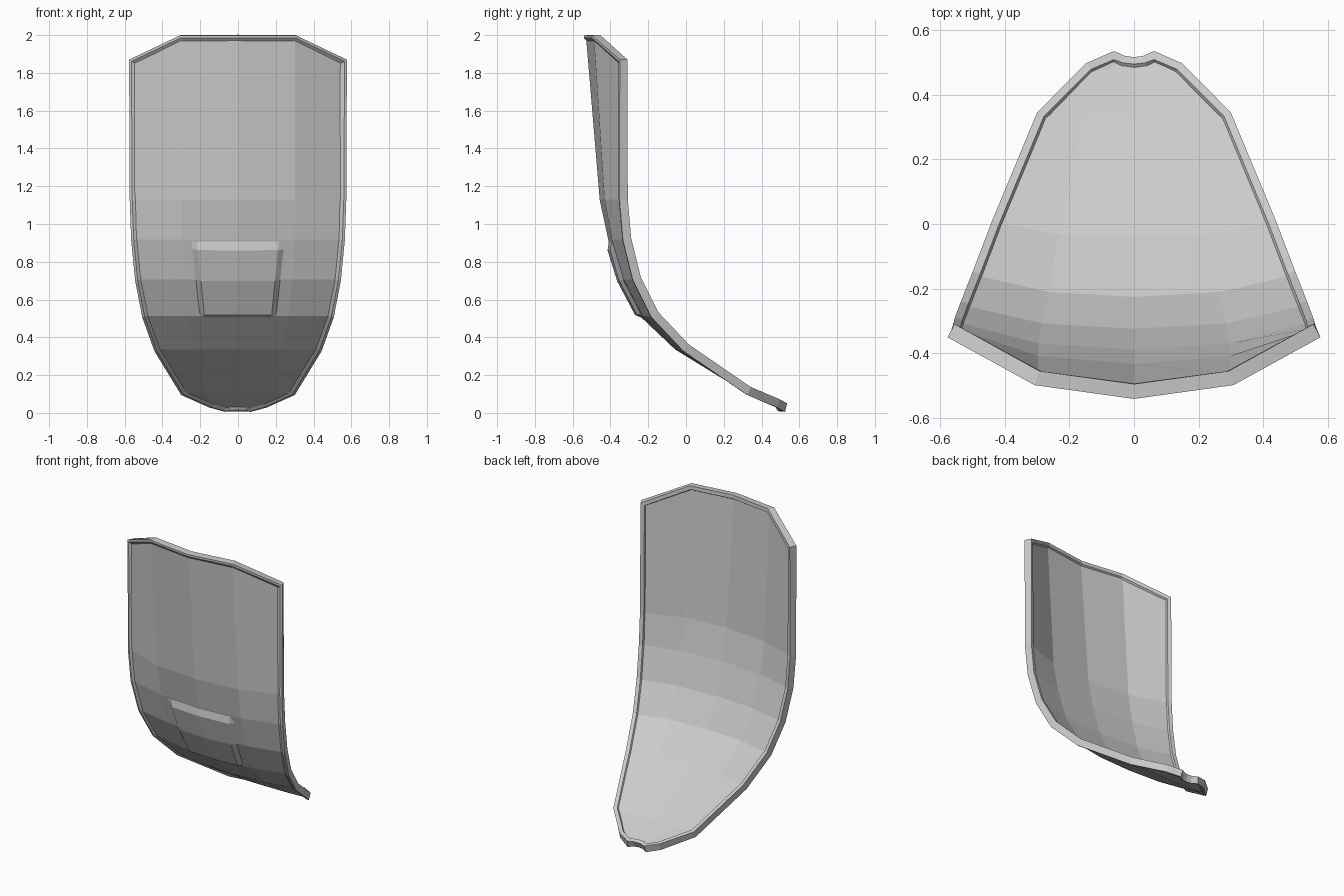
import bpy, bmesh
from mathutils import Vector

if "Cube" in bpy.data.objects:
    bpy.data.objects.remove(bpy.data.objects["Cube"])

# Surface profile stations: height, half width, centre depth, edge depth
STATIONS = [
    (0.028, 0.065, 0.505, 0.530), (0.05, 0.15, 0.465, 0.49),
    (0.115, 0.30, 0.325, 0.335), (0.345, 0.44, -0.05, 0.0),
    (0.52, 0.503, -0.235, -0.165), (0.71, 0.54, -0.335, -0.26),
    (0.92, 0.56, -0.40, -0.312), (1.13, 0.566, -0.445, -0.33),
    (2.0, 0.566, -0.518, -0.33)]
Z0, CREASE = STATIONS[0][0], 0.53


def station(z):
    for a, b in zip(STATIONS, STATIONS[1:]):
        if z <= b[0]:
            break
    t = (z - a[0]) / (b[0] - a[0])
    return [a[i] + (b[i] - a[i]) * t for i in (1, 2, 3)]


def surf(u, z):
    w, yc, ye = station(z)
    a = abs(u)
    s = 0.22 * a / CREASE if a < CREASE else 0.22 + 0.78 * (a - CREASE) / (1 - CREASE)
    return Vector((u * w, yc + (ye - yc) * s, z))


def normal(u, z):
    du = surf(min(1, u + .05), z) - surf(max(-1, u - .05), z)
    dz = surf(u, min(2, z + .02)) - surf(u, max(Z0, z - .02))
    return du.cross(dz).normalized()


def grid(name, rows, closed=False):
    bm = bmesh.new()
    vs = [[bm.verts.new(p) for p in r] for r in rows]
    n, m = len(vs), len(vs[0])
    for i in range(n if closed else n - 1):
        for j in range(m if closed else m - 1):
            a, b = vs[i], vs[(i + 1) % n]
            k = (j + 1) % m
            bm.faces.new((a[j], a[k], b[k], b[j]))
    bmesh.ops.recalc_face_normals(bm, faces=bm.faces)
    me = bpy.data.meshes.new(name)
    bm.to_mesh(me)
    bm.free()
    ob = bpy.data.objects.new(name, me)
    bpy.context.collection.objects.link(ob)
    return ob


def top_z(u):
    return 2.0 if abs(u) <= CREASE else 2.0 - 0.13 * (abs(u) - CREASE) / (1 - CREASE)


# Curved main panel
cols = (-0.985, -CREASE, 0, CREASE, 0.985)
rows = [[surf(u, s[0]) for u in cols] for s in STATIONS[:-1]]
rows.append([surf(u, top_z(u) - 0.01) for u in cols])
panel = grid("curved_panel", rows)
mod = panel.modifiers.new("thickness", 'SOLIDIFY')
mod.thickness, mod.offset = 0.024, 0

# Rim swept around the outline
path = [(u, top_z(u)) for u in (-1, -CREASE, 0, CREASE, 1)]
path += [(1, s[0]) for s in STATIONS[-2::-1]]
path += [(u, Z0) for u in (0.45, 0, -0.45)]
path += [(-1, s[0]) for s in STATIONS[:-1]]
pts = [surf(*p) for p in path]
section = [(0, .023), (0, -.023), (.024, -.023), (.032, -.008), (.034, .008), (.014, .023)]
rings = []
for i, (uv, p) in enumerate(zip(path, pts)):
    d1 = (p - pts[i - 1]).normalized()
    d2 = (pts[(i + 1) % len(pts)] - p).normalized()
    n = normal(*uv)
    inward = n.cross(d1 + d2).normalized()
    if inward.dot(Vector((0, -0.4, 0.8)) - p) < 0:
        inward.negate()
    miter = 1 / max(0.7, d1.dot((d1 + d2).normalized()))
    rings.append([p + inward * (a * miter) + n * b for a, b in section])
grid("rim", rings, closed=True)

# Raised trapezoid plate on the front
rows = []
for z, half, up in ((.915, .25, 0), (.87, .243, 1), (.71, .225, 1), (.535, .205, 1), (.51, .20, 0)):
    row = []
    for f in (-1, -.86, 0, .86, 1):
        u = f * half / station(z)[0]
        lift = .030 if up and abs(f) < 1 else .008
        row.append(surf(u, z) + normal(u, z) * lift)
    rows.append(row)
plate = grid("raised_plate", rows)
mod = plate.modifiers.new("thickness", 'SOLIDIFY')
mod.thickness, mod.offset = 0.004, 0
